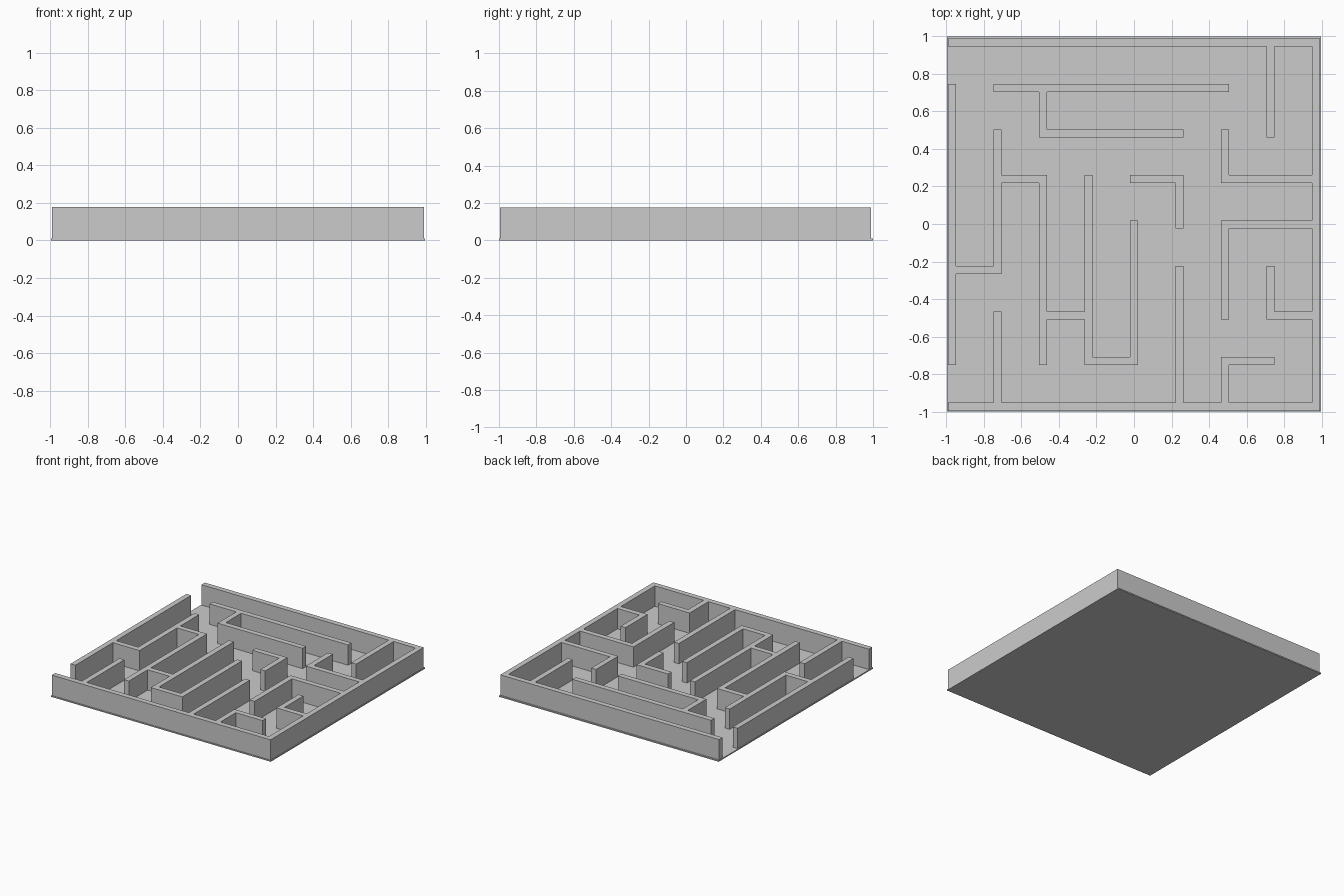
import bpy, bmesh

if "Cube" in bpy.data.objects:
    bpy.data.objects.remove(bpy.data.objects["Cube"])

PITCH, HALF = 0.2425, 0.022      # maze grid spacing, half wall thickness
CX, CY = 0.0, -0.003             # maze centre
FLOOR, TOP = 0.01, 0.177

# Wall runs in grid units: (i0, j0, i1, j1)
RUNS = [
    # border, open at both left corners
    (-4, 4, 4, 4), (-4, -4, 4, -4), (4, -4, 4, 4), (-4, -3, -4, 3),
    # upper walls
    (-3, 3, 2, 3), (-2, 2, -2, 3), (-2, 2, 1, 2), (3, 2, 3, 4),
    (2, 1, 2, 2), (2, 1, 4, 1),
    # left and centre walls
    (-4, -1, -3, -1), (-3, -1, -3, 2), (-3, 1, -2, 1), (-2, -3, -2, 1),
    (-2, -2, -1, -2), (-1, -3, -1, 1), (-1, -3, 0, -3), (0, -3, 0, 0),
    (0, 1, 1, 1), (1, 0, 1, 1),
    # lower walls
    (1, -4, 1, -1), (-3, -4, -3, -2), (2, 0, 4, 0), (2, -2, 2, 0),
    (3, -2, 3, -1), (3, -2, 4, -2), (2, -3, 3, -3), (2, -4, 2, -3),
]


def finish(bm, name):
    bmesh.ops.recalc_face_normals(bm, faces=bm.faces[:])
    mesh = bpy.data.meshes.new(name)
    bm.to_mesh(mesh)
    bm.free()
    obj = bpy.data.objects.new(name, mesh)
    bpy.context.collection.objects.link(obj)
    return obj


# Thin floor plate
bm = bmesh.new()
bmesh.ops.create_cube(bm, size=1)
for v in bm.verts:
    v.co = (v.co.x * 1.994, v.co.y * 2.0, (v.co.z + 0.5) * FLOOR)
finish(bm, "floor_plate")

# Maze walls: each grid node spans an even cell, each gap an odd cell
cells = set()
for i0, j0, i1, j1 in RUNS:
    for a in range(2 * i0, 2 * i1 + 1):
        for b in range(2 * j0, 2 * j1 + 1):
            cells.add((a, b))


def edge(cell, side):
    """Low (0) or high (1) border of a cell along one axis."""
    if cell % 2 == 0:
        return cell // 2 * PITCH + (HALF if side else -HALF)
    k = (cell - 1) // 2
    return (k + 1) * PITCH - HALF if side else k * PITCH + HALF


bm = bmesh.new()
for a, b in sorted(cells):
    corners = [(0, 0), (1, 0), (1, 1), (0, 1)]
    bm.faces.new([bm.verts.new((CX + edge(a, s), CY + edge(b, t), FLOOR))
                  for s, t in corners])
bmesh.ops.remove_doubles(bm, verts=bm.verts[:], dist=1e-4)
new = bmesh.ops.extrude_face_region(bm, geom=bm.faces[:])["geom"]
for v in new:
    if isinstance(v, bmesh.types.BMVert):
        v.co.z = TOP
bmesh.ops.recalc_face_normals(bm, faces=bm.faces[:])
bmesh.ops.dissolve_limit(bm, angle_limit=0.01, verts=bm.verts[:], edges=bm.edges[:])
finish(bm, "maze_walls")
